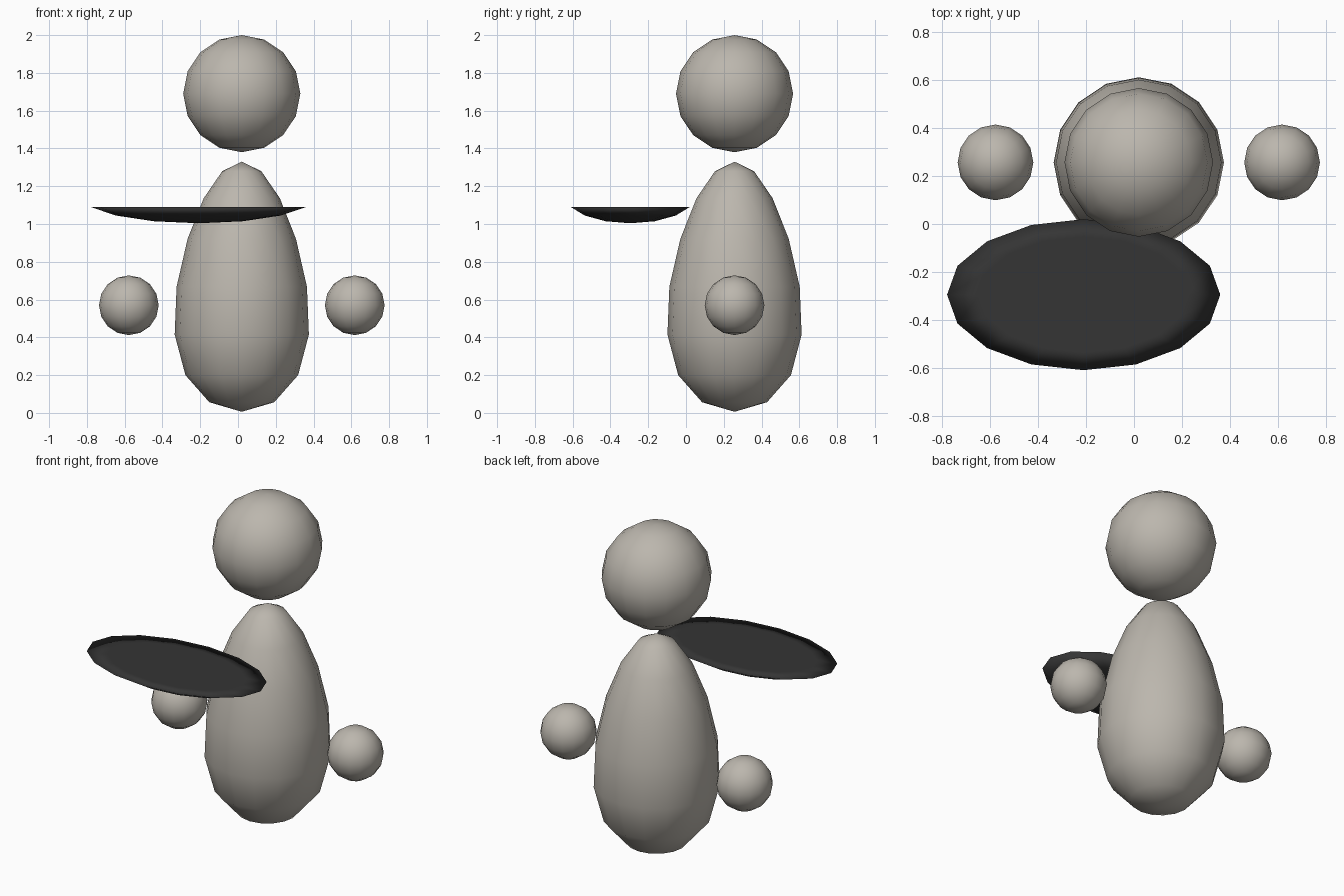
import bpy, bmesh
from math import sin, cos, acos, radians

cube = bpy.data.objects.get("Cube")
if cube:
    bpy.data.objects.remove(cube, do_unlink=True)


def material(name, rgb):
    m = bpy.data.materials.new(name)
    m.use_nodes = True
    m.diffuse_color = (*rgb, 1)
    m.node_tree.nodes["Principled BSDF"].inputs["Base Color"].default_value = (*rgb, 1)
    return m


stone = material("warm_grey", (0.50, 0.47, 0.42))
black = material("charcoal", (0.035, 0.035, 0.035))


def ball(name, centre, size, mat, rings=8, shape=None):
    """Smooth 16-sided ball, optionally reshaped while still a unit sphere."""
    bm = bmesh.new()
    bmesh.ops.create_uvsphere(bm, u_segments=16, v_segments=rings, radius=1)
    for v in bm.verts:
        if shape:
            shape(v.co)
        v.co = [c * s for c, s in zip(v.co, size)]
    for f in bm.faces:
        f.smooth = True
    me = bpy.data.meshes.new(name)
    bm.to_mesh(me)
    bm.free()
    me.materials.append(mat)
    ob = bpy.data.objects.new(name, me)
    ob.location = centre
    bpy.context.collection.objects.link(ob)
    return ob


def taper(co):
    # wide at the base, narrow towards the top
    k = 1 - 0.28 * co.z + 0.05 * co.z ** 2
    co.x *= k
    co.y *= k


def dish(co):
    # flat lid above, shallow spherical cap below
    rim = radians(67.5)
    a = acos(min(1, abs(co.z))) * 0.75
    flat = (co.x ** 2 + co.y ** 2) ** 0.5
    k = sin(a) / sin(rim) / flat if flat > 0.001 else 0
    co.x *= k
    co.y *= k
    co.z = 0 if co.z > -0.001 else -(cos(a) - cos(rim)) / (1 - cos(rim))


# Head and body
AXIS_X, AXIS_Y = 0.02, 0.257
ball("head", (AXIS_X, AXIS_Y, 1.69), (0.31, 0.31, 0.31), stone)
ball("body", (AXIS_X, AXIS_Y, 0.668), (0.345, 0.345, 0.662), stone, shape=taper)

# Hands floating at either side
for name, side in (("right_hand", -1), ("left_hand", 1)):
    ball(name, (AXIS_X + side * 0.598, AXIS_Y, 0.57), (0.158, 0.158, 0.158), stone)

# Tray in front of the body
ball("tray", (-0.21, -0.295, 1.09), (0.57, 0.315, 0.086), black, rings=6, shape=dish)
